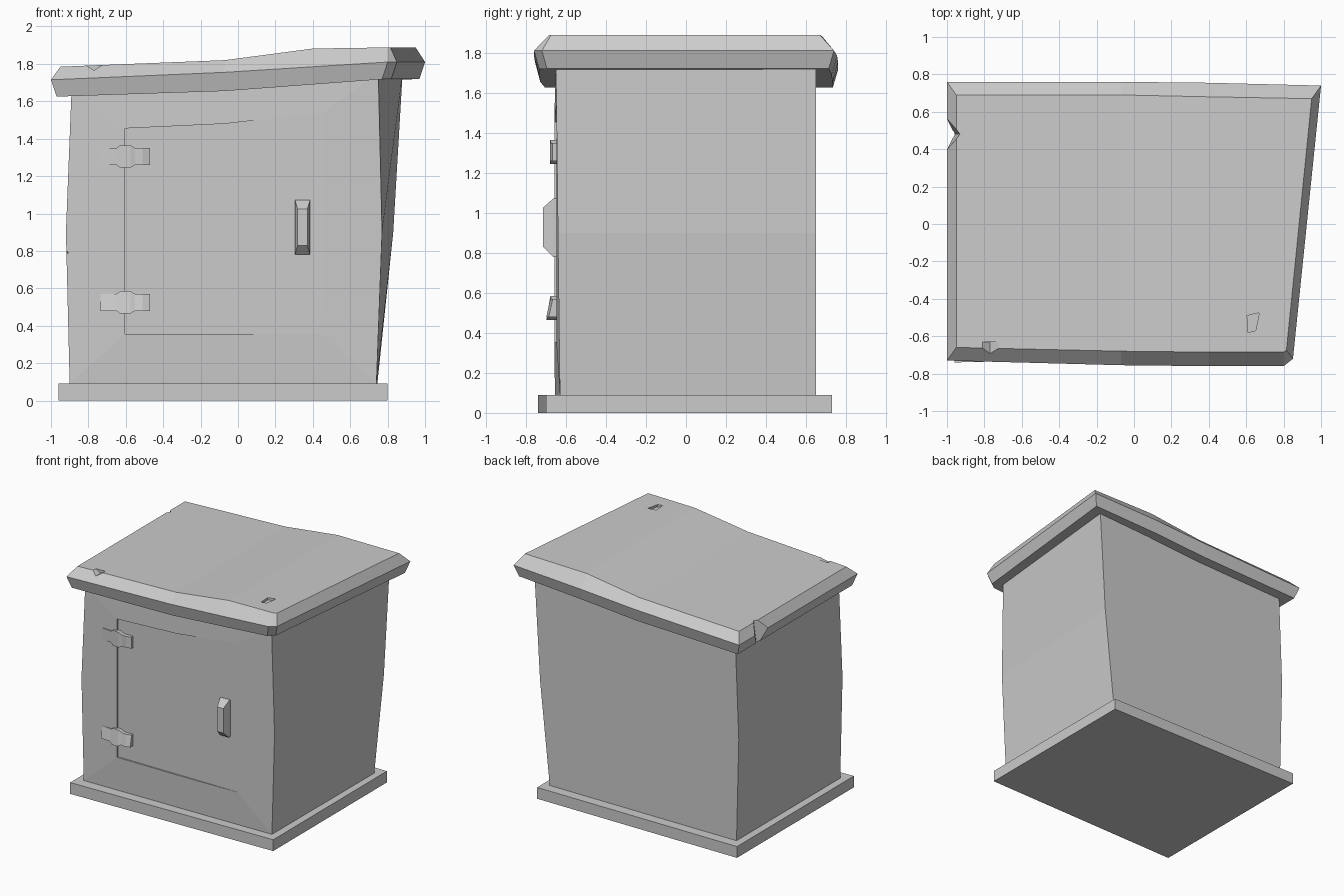
import bpy, bmesh
from mathutils import Vector

cube = bpy.data.objects.get("Cube")
if cube:
    bpy.data.objects.remove(cube)

GREY = (0.6, 0.6, 0.6, 1)
mat = bpy.data.materials.new("plain grey")
mat.use_nodes = True
mat.diffuse_color = GREY
mat.node_tree.nodes["Principled BSDF"].inputs["Base Color"].default_value = GREY


def finish(name, bm):
    bmesh.ops.recalc_face_normals(bm, faces=bm.faces)
    mesh = bpy.data.meshes.new(name)
    bm.to_mesh(mesh)
    bm.free()
    mesh.materials.append(mat)
    obj = bpy.data.objects.new(name, mesh)
    bpy.context.collection.objects.link(obj)
    return obj


def skin(bm, rings):
    """Join equal-length rings of points with quads and return their vertices."""
    rows = [[bm.verts.new(p) for p in ring] for ring in rings]
    for a, b in zip(rows, rows[1:]):
        for i in range(len(a)):
            j = (i + 1) % len(a)
            bm.faces.new((a[i], a[j], b[j], b[i]))
    return rows


def loft(name, rings):
    bm = bmesh.new()
    rows = skin(bm, rings)
    bm.faces.new(rows[0])
    bm.faces.new(rows[-1])
    return finish(name, bm)


def prism(name, points, along):
    along = Vector(along)
    return loft(name, [points, [Vector(p) + along for p in points]])


def carve(target, cutter):
    """Cut a chip out of a part and discard the cutter."""
    cutter.hide_render = True
    mod = target.modifiers.new("chip", "BOOLEAN")
    mod.operation = "DIFFERENCE"
    mod.solver = "EXACT"
    mod.object = cutter
    bpy.context.view_layer.objects.active = target
    bpy.ops.object.modifier_apply(modifier=mod.name)
    bpy.data.objects.remove(cutter)


def level(x, stations):
    """Height at x along a bent line."""
    if x <= stations[0][0]:
        return stations[0][1]
    for (x0, z0), (x1, z1) in zip(stations, stations[1:]):
        if x <= x1:
            return z0 + (z1 - z0) * (x - x0) / (x1 - x0)
    return stations[-1][1]


# Base slab
base = [(-.96, -.74, 0), (.8, -.70, 0), (.8, .73, 0), (-.96, .73, 0)]
prism("base_slab", base, (0, 0, .09))

# Leaning body, with a framed opening for the sunken door
bm = bmesh.new()
low, mid, high = skin(bm, [
    [(-.9, -.655, .09), (.74, -.63, .09), (.745, .65, .09), (-.9, .65, .09)],
    [(-.92, -.655, .9), (.77, -.64, .9), (.83, .65, .9), (-.92, .65, .9)],
    [(-.89, -.65, 1.66), (.75, -.65, 1.75), (.88, .65, 1.75), (-.89, .65, 1.66)]])
bm.faces.new(low)
bm.faces.new(high)
front = [f for f in bm.faces if all(v.co.y < 0 for v in f.verts)]
bmesh.ops.delete(bm, geom=front, context="FACES_ONLY")
for a, b in ((low, mid), (mid, high)):
    edge = bm.edges.get((a[0], a[1]))
    if edge and not edge.link_faces:
        bm.edges.remove(edge)
outline = [(-.605, .355), (-.07, .355), (.45, .355), (.455, 1.54), (-.07, 1.48), (-.605, 1.455)]
rim, door = skin(bm, [[(x, -.658 + .01 * (x > 0), z) for x, z in outline],
                      [(x, -.647, z) for x, z in outline]])
bm.faces.new((low[0], low[1], rim[2], rim[1], rim[0]))
bm.faces.new((low[1], mid[1], high[1], rim[3], rim[2]))
bm.faces.new((high[1], high[0], rim[5], rim[4], rim[3]))
bm.faces.new((high[0], mid[0], low[0], rim[0], rim[5]))
bm.faces.new((door[0], door[1], door[4], door[5]))
bm.faces.new((door[1], door[2], door[3], door[4]))
loose = [e for e in bm.edges if not e.link_faces]
bmesh.ops.delete(bm, geom=loose, context="EDGES")
body = finish("body", bm)
chip = [(-.99, -.68, .70), (-.885, -.68, .79), (-.99, -.68, .89)]
carve(body, prism("body_chip", chip, (-.1, .12, 0)))

# Warped roof slab with bevelled rim and one clipped corner
middle = [(-1, -.73), (-.07, -.755), (.4, -.76), (.8, -.76), (.85, -.72),
          (1, .74), (.4, .755), (-.07, .76), (-1, .76)]
upper = [(-.95, -.66), (-.07, -.68), (.4, -.685), (.8, -.685), (.815, -.675),
         (.95, .67), (.4, .68), (-.07, .69), (-.95, .69)]
lower = [(x - .03 * (1 if x > .7 else -1 if x < -.7 else 0), y * .965) for x, y in middle]
bottom_z = [(-.97, 1.625), (-.07, 1.655), (.8, 1.72)]
middle_z = [(-1, 1.715), (-.07, 1.755), (.8, 1.81)]
top_z = [(-.95, 1.785), (-.07, 1.82), (.4, 1.882), (.8, 1.888)]
bm = bmesh.new()
rows = skin(bm, [[(x, y, level(x, z)) for x, y in ring] for ring, z in
                 ((lower, bottom_z), (middle, middle_z), (upper, top_z))])
for r in (rows[0], rows[2]):
    bm.faces.new((r[0], r[1], r[7], r[8]))
    bm.faces.new((r[1], r[2], r[6], r[7]))
    bm.faces.new((r[2], r[3], r[4], r[5], r[6]))
roof = finish("roof", bm)

# Chips in the roof: side notch, front nick and a small dent
notch = [(-1.05, .36, 1.55), (-.965, .48, 1.55), (-1.05, .6, 1.55)]
carve(roof, prism("side_notch", notch, (.04, 0, .28)))
nick = [(-.84, -.75, 1.81), (-.77, -.75, 1.765), (-.7, -.75, 1.81)]
carve(roof, prism("front_nick", nick, (0, .12, 0)))
dent = [(.61, -.58, 1.868), (.65, -.57, 1.868), (.67, -.475, 1.868), (.605, -.49, 1.868)]
carve(roof, prism("top_dent", dent, (0, 0, .1)))

# Strap hinges: stations of x, half height and front depth
strap = [(-.735, .045, .658), (-.65, .045, .668), (-.63, .06, .675),
         (-.575, .06, .68), (-.55, .045, .675), (-.51, .045, .68), (-.47, .045, .668)]
for name, z, out, tilt in (("upper_hinge", 1.305, 0, 0), ("lower_hinge", .525, .008, .01)):
    loft(name, [[(x, -.63, z - h), (x, -d - out - tilt, z - h),
                 (x, -d - out + tilt, z + h), (x, -.63, z + h)] for x, h, d in strap])

# Tapered door handle
loft("door_handle", [[(.345 - w, y, z0), (.345 + w, y, z0), (.345 + w, y, z1), (.345 - w, y, z1)]
                     for w, y, z0, z1 in ((.04, -.63, .78, 1.075), (.04, -.665, .78, 1.07),
                                          (.026, -.715, .83, 1.025))])
